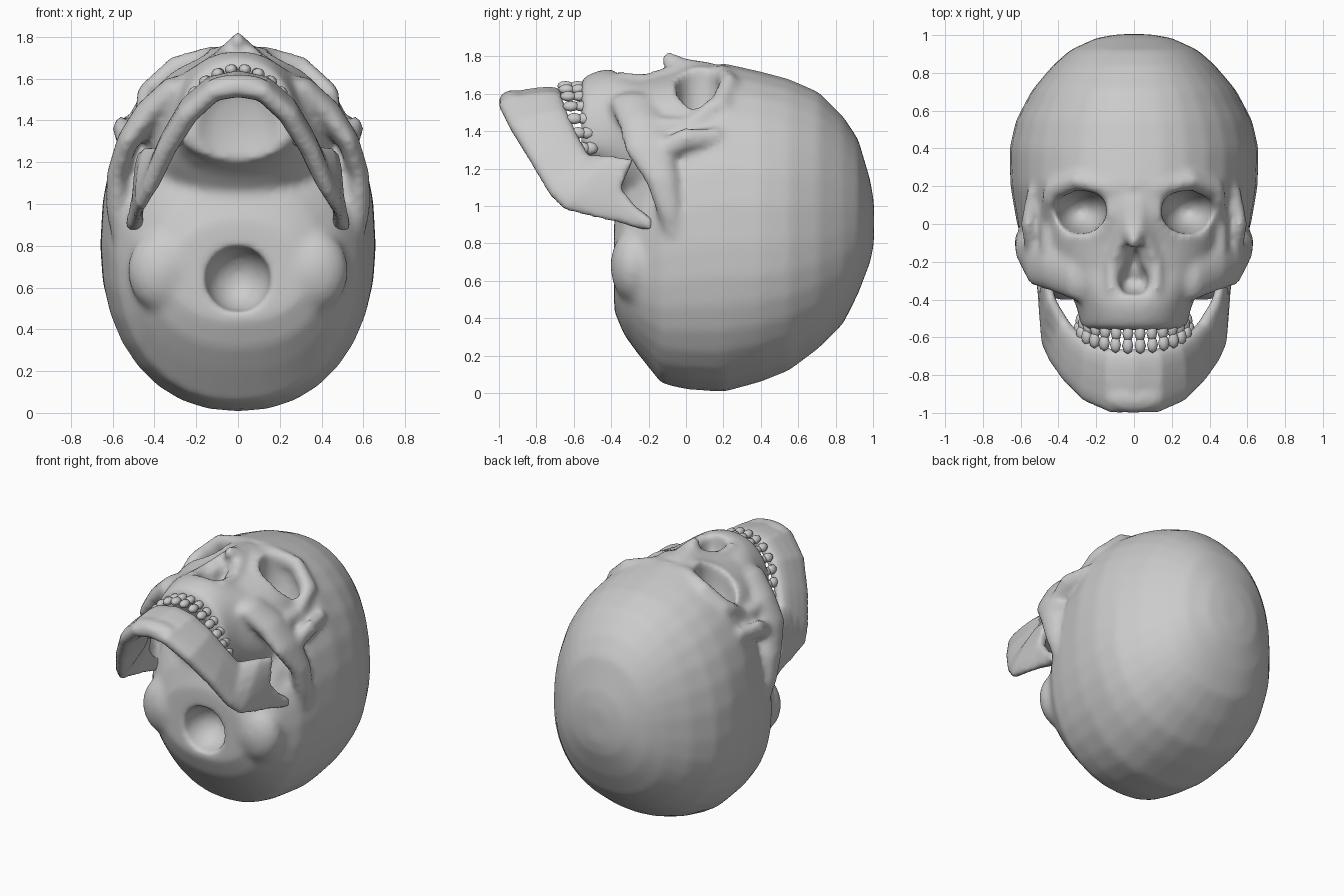
import bpy, bmesh
from math import sin, cos, pi, radians
from mathutils import Vector, Matrix

if "Cube" in bpy.data.objects:
    bpy.data.objects.remove(bpy.data.objects["Cube"])


def spow(v, e):
    return (abs(v) ** e) * (1 if v >= 0 else -1)


def loft(bm, rings):
    """Skin a list of equally long point rings and cap both ends."""
    vs = [[bm.verts.new(p) for p in r] for r in rings]
    n = len(vs[0])
    for a, b in zip(vs, vs[1:]):
        for i in range(n):
            j = (i + 1) % n
            bm.faces.new((a[i], a[j], b[j], b[i]))
    bm.faces.new(vs[0][::-1])
    bm.faces.new(vs[-1])


def egg(y, ztop, zbot, w, zc, power, n=32):
    """Egg-shaped ring at height y: different radii in front of and behind zc."""
    pts = []
    for i in range(n):
        t = 2 * pi * i / n
        c, s = cos(t), sin(t)
        r = ztop - zc if c > 0 else zc - zbot
        pts.append((w * spow(s, 2 / power), y, zc + r * spow(c, 2 / power)))
    return pts


def ellipsoid(bm, c, r, seg=20, rings=12, rot=None):
    m = Matrix.Translation(c) @ (rot or Matrix()) @ Matrix.Diagonal((*r, 1))
    bmesh.ops.create_uvsphere(bm, u_segments=seg, v_segments=rings, radius=1, matrix=m)


def pair(bm, c, r):
    for s in (-1, 1):
        ellipsoid(bm, (s * c[0], c[1], c[2]), r)


def chain(bm, nodes, sides=(-1, 1)):
    """Bony strut: hulls between successive ellipsoids, mirrored."""
    for s in sides:
        for a, b in zip(nodes, nodes[1:]):
            tmp = bmesh.new()
            for c, r in (a, b):
                ellipsoid(tmp, (s * c[0], c[1], c[2]), r, 12, 8)
            res = bmesh.ops.convex_hull(tmp, input=tmp.verts[:])
            junk = [g for g in res['geom_interior'] if isinstance(g, bmesh.types.BMVert)]
            bmesh.ops.delete(tmp, geom=junk, context='VERTS')
            me = bpy.data.meshes.new('tmp')
            tmp.to_mesh(me)
            tmp.free()
            bm.from_mesh(me)
            bpy.data.meshes.remove(me)


def make(name, bm):
    bmesh.ops.recalc_face_normals(bm, faces=bm.faces[:])
    me = bpy.data.meshes.new(name)
    bm.to_mesh(me)
    bm.free()
    ob = bpy.data.objects.new(name, me)
    bpy.context.collection.objects.link(ob)
    return ob


def modify(ob, kind, **props):
    m = ob.modifiers.new(kind, kind)
    for k, v in props.items():
        setattr(m, k, v)
    bpy.context.view_layer.update()
    dg = bpy.context.evaluated_depsgraph_get()
    me = bpy.data.meshes.new_from_object(ob.evaluated_get(dg))
    ob.modifiers.clear()
    ob.data = me


def smooth(ob):
    for p in ob.data.polygons:
        p.use_smooth = True


# Braincase and midface
bm = bmesh.new()
case = [(1.005, 1.02, .8, .08, .92), (.985, 1.14, .7, .2, .9), (.92, 1.36, .53, .34, .88),
        (.84, 1.48, .37, .43, .85), (.71, 1.61, .24, .54, .82), (.55, 1.68, .12, .625, .8),
        (.4, 1.72, .06, .66, .8), (.2, 1.765, .005, .655, .8), (0, 1.70, .02, .62, .78),
        (-.13, 1.48, .05, .58, .74), (-.25, 1.22, .2, .5, .7), (-.33, 1.1, .31, .42, .66),
        (-.385, .92, .44, .32, .65)]
loft(bm, [egg(*c, 2.2) for c in case])
face = [(.25, 1.75, 1.0, .42, 1.3), (.05, 1.76, .95, .45, 1.36), (-.1, 1.71, .95, .45, 1.36),
        (-.25, 1.69, .98, .41, 1.36), (-.35, 1.72, 1.06, .35, 1.35), (-.42, 1.735, 1.14, .31, 1.35),
        (-.5, 1.715, 1.2, .29, 1.35), (-.56, 1.68, 1.22, .28, 1.35)]
loft(bm, [egg(*f, 2.2) for f in face])
pair(bm, (.36, -.28, .68), (.17, .125, .2))
skull = make('skull', bm)
modify(skull, 'REMESH', mode='VOXEL', voxel_size=.022)

# Cutters: eye sockets, temporal hollows, nose opening, spinal opening, palate
bm = bmesh.new()
pair(bm, (.285, .07, 1.66), (.145, .125, .33))
pair(bm, (.6, .0, 1.5), (.13, .12, .11))
pair(bm, (.54, -.3, 1.12), (.12, .17, .22))
pair(bm, (.03, -.3, 1.74), (.055, .08, .2))
ellipsoid(bm, (0, -.22, 1.74), (.045, .11, .18))
ellipsoid(bm, (0, -.39, .64), (.16, .2, .16))
ellipsoid(bm, (0, -.58, 1.36), (.2, .08, .24))
cutter = make('cutter', bm)
cutter.hide_render = True
modify(cutter, 'REMESH', mode='VOXEL', voxel_size=.02)
modify(skull, 'BOOLEAN', operation='DIFFERENCE', solver='EXACT', object=cutter)
bpy.data.objects.remove(cutter)

# Cheekbones and arches, outer socket rims, brows, nasal bones
bm = bmesh.new()
bm.from_mesh(skull.data)
chain(bm, [((.3, -.28, 1.55), (.08, .13, .06)), ((.43, -.23, 1.43), (.07, .13, .07)),
           ((.53, -.2, 1.3), (.05, .13, .06)), ((.58, -.13, 1.14), (.05, .09, .05)),
           ((.575, -.09, .98), (.06, .07, .05)), ((.56, -.06, .86), (.05, .06, .05))])
# Root of each arch running back along the braincase
chain(bm, [((.53, -.12, 1.3), (.05, .05, .06)), ((.56, 0, 1.36), (.04, .06, .06)),
           ((.54, .16, 1.37), (.03, .04, .05))])
chain(bm, [((.45, -.13, 1.42), (.05, .06, .06)), ((.46, .02, 1.42), (.035, .05, .05)),
           ((.44, .15, 1.52), (.045, .06, .06))])
chain(bm, [((.12, .19, 1.70), (.05, .05, .06)), ((.3, .23, 1.65), (.05, .05, .06)),
           ((.43, .18, 1.53), (.05, .06, .06))])
chain(bm, [((.02, .12, 1.72), (.06, .05, .05)), ((.02, -.02, 1.74), (.05, .05, .05)),
           ((.0, -.09, 1.78), (.035, .045, .045))], sides=(1, -1))
chain(bm, [((.05, -.03, 1.72), (.04, .05, .05)), ((.12, -.2, 1.67), (.03, .06, .04)),
           ((.12, -.34, 1.68), (.03, .05, .04))])
# Bony plates behind the palate
chain(bm, [((.18, -.2, 1.1), (.03, .06, .06)), ((.2, -.42, 1.24), (.03, .06, .05))])
old = skull
skull = make('skull_body', bm)
bpy.data.objects.remove(old)
modify(skull, 'REMESH', mode='VOXEL', voxel_size=.02)
modify(skull, 'SMOOTH', factor=.5, iterations=8)
skull.name = 'skull'
smooth(skull)

# Lower jaw: sections given by lower edge, upper edge and half thickness
half = [((.0, -1.0, 1.55), (0, -.66, 1.6), .055), ((.12, -1.0, 1.53), (.12, -.66, 1.575), .055),
        ((.25, -.94, 1.41), (.22, -.63, 1.49), .055), ((.36, -.83, 1.23), (.29, -.58, 1.38), .05),
        ((.43, -.73, 1.06), (.355, -.52, 1.27), .045), ((.465, -.65, .98), (.43, -.4, 1.27), .04),
        ((.48, -.5, .94), (.465, -.28, 1.25), .03), ((.485, -.36, .91), (.475, -.35, 1.1), .03),
        ((.49, -.26, .88), (.49, -.27, 1.0), .035), ((.49, -.18, .87), (.49, -.18, .93), .05)]
flip = lambda p: (-p[0], p[1], p[2])
full = [(flip(a), flip(b), t) for a, b, t in half[:0:-1]] + half
mids = [(Vector(a) + Vector(b)) / 2 for a, b, t in full]
rings = []
for i, (a, b, t) in enumerate(full):
    tan = mids[min(i + 1, len(mids) - 1)] - mids[max(i - 1, 0)]
    up = (Vector(b) - Vector(a)) / 2
    out = up.cross(tan).normalized() * t
    rings.append([mids[i] + up * spow(cos(k * pi / 8), .7) + out * spow(sin(k * pi / 8), .7)
                  for k in range(16)])
bm = bmesh.new()
loft(bm, rings)
# Chin swelling
ellipsoid(bm, (0, -.92, 1.565), (.16, .08, .055))
jaw = make('lower_jaw', bm)
modify(jaw, 'REMESH', mode='VOXEL', voxel_size=.016)
modify(jaw, 'SMOOTH', factor=.5, iterations=4)
smooth(jaw)

# Teeth in two arches
for name, y0, rise, wide, n in (('upper_teeth', -.58, .075, .285, 14),
                                ('lower_teeth', -.645, .1, .295, 14)):
    bm = bmesh.new()
    for i in range(n):
        a = radians(-84 + 168 * i / (n - 1))
        pos = (wide * sin(a), y0 + rise * (1 - cos(a)), 1.27 + .375 * cos(a))
        big = .03 + .006 * (1 - cos(a))
        ellipsoid(bm, pos, (big, .044, .026), 8, 6, Matrix.Rotation(a, 4, 'Y'))
    smooth(make(name, bm))
